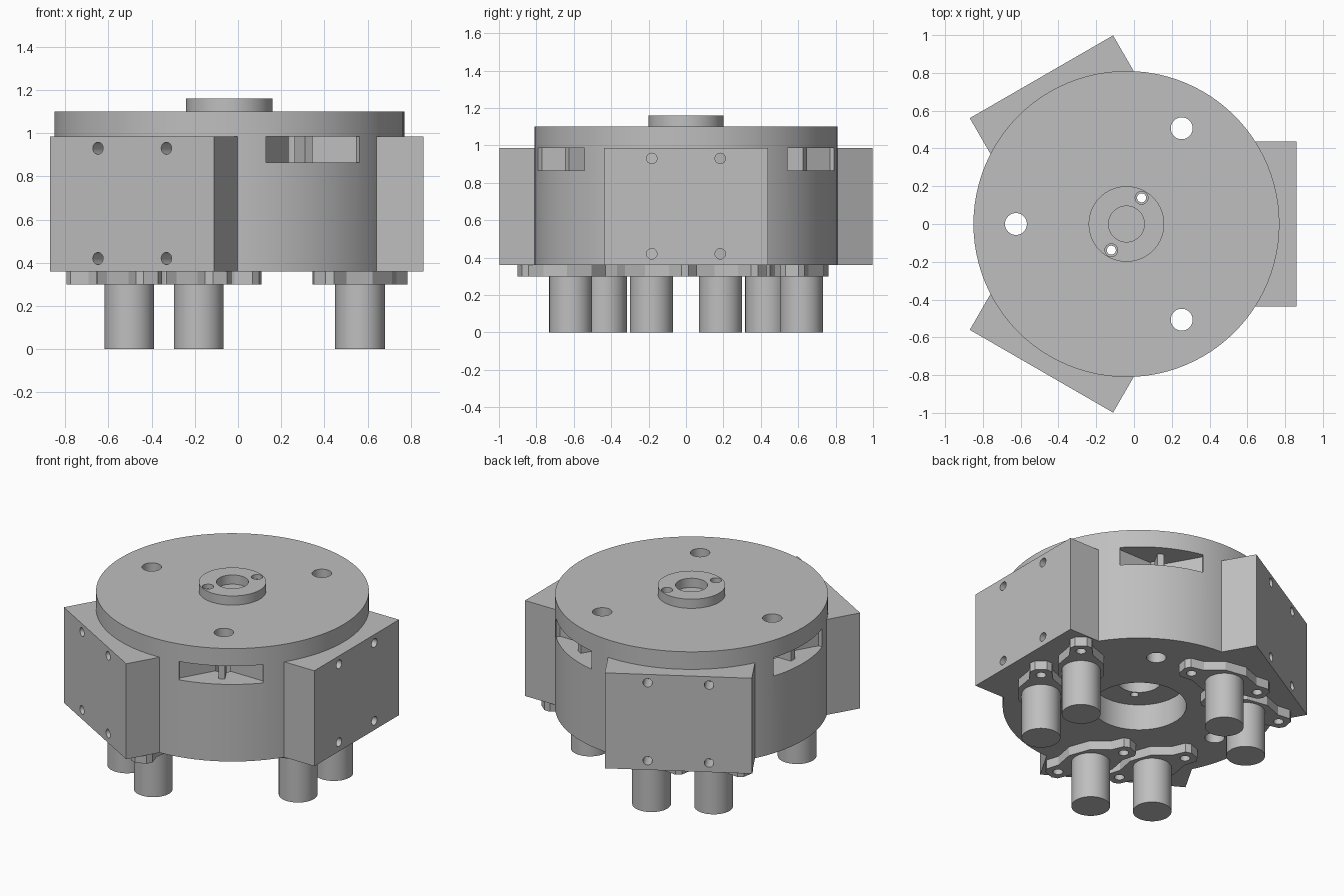
import bpy, bmesh, math
from mathutils import Matrix, Vector

if "Cube" in bpy.data.objects:
    bpy.data.objects.remove(bpy.data.objects["Cube"])

grey = bpy.data.materials.new("light_grey_metal")
grey.use_nodes = True
colour = (0.52, 0.52, 0.52, 1)
grey.diffuse_color = colour
grey.node_tree.nodes["Principled BSDF"].inputs["Base Color"].default_value = colour

AXIS = Matrix.Translation((-0.04, 0, 0))   # hub axis of the whole assembly
BOTTOM, TOP, LID_TOP = 0.36, 0.985, 1.10
RADIUS = 0.81
parts = []


def spin(degrees):
    return AXIS @ Matrix.Rotation(math.radians(degrees), 4, "Z")


def make(name, bm, matrix):
    bmesh.ops.transform(bm, matrix=matrix, verts=bm.verts)
    bmesh.ops.recalc_face_normals(bm, faces=bm.faces)
    mesh = bpy.data.meshes.new(name)
    bm.to_mesh(mesh)
    bm.free()
    mesh.materials.append(grey)
    obj = bpy.data.objects.new(name, mesh)
    bpy.context.collection.objects.link(obj)
    return obj


def prism(name, points, z0, z1, matrix):
    bm = bmesh.new()
    face = bm.faces.new([bm.verts.new((x, y, z0)) for x, y in points])
    grown = bmesh.ops.extrude_face_region(bm, geom=[face])["geom"]
    verts = [g for g in grown if isinstance(g, bmesh.types.BMVert)]
    bmesh.ops.translate(bm, verts=verts, vec=(0, 0, z1 - z0))
    return make(name, bm, matrix)


def disc(name, radius, z0, z1, matrix=AXIS, x=0, y=0, sides=96):
    ring = [math.tau * i / sides for i in range(sides)]
    points = [(x + radius * math.cos(a), y + radius * math.sin(a)) for a in ring]
    return prism(name, points, z0, z1, matrix)


def cut(obj, cutters):
    for cutter in cutters:
        mod = obj.modifiers.new("cut", "BOOLEAN")
        mod.operation, mod.solver, mod.object = "DIFFERENCE", "EXACT", cutter
    graph = bpy.context.evaluated_depsgraph_get()
    mesh = bpy.data.meshes.new_from_object(obj.evaluated_get(graph))
    obj.modifiers.clear()
    obj.data = mesh
    for cutter in cutters:
        bpy.data.objects.remove(cutter)


def bolt_holes():
    return [disc("hole_cutter", 0.058, 0.2, 1.3, spin(a), x=0.585, sides=32)
            for a in (60, 180, 300)]


def pin_holes(radius, z0, z1):
    return [disc("pin_cutter", radius, z0, z1, spin(a), x=0.16, sides=24)
            for a in (60, 240)]


# Round body with centre bore, bolt holes and three finned side pockets
body = disc("body", RADIUS, BOTTOM, TOP)
pocket = [(0.744, 0.25), (0.61, 0.02), (0.734, 0.02), (0.734, -0.02),
          (0.61, -0.02), (0.744, -0.25), (0.95, -0.25), (0.95, 0.25)]
cutters = bolt_holes() + pin_holes(0.024, 0.2, 1.3)
cutters += [prism("pocket_cutter", pocket, 0.865, 1.05, spin(a)) for a in (60, 180, 300)]
cutters += [disc("bore_cutter", 0.28, 0.2, 0.53), disc("inner_bore_cutter", 0.13, 0.4, 0.9)]
cut(body, cutters)
parts.append(body)

# Lid
lid = disc("lid", RADIUS, TOP, LID_TOP)
cut(lid, bolt_holes() + pin_holes(0.024, 0.9, 1.3))
parts.append(lid)

# Raised hub ring with two countersunk pin holes
hub = disc("hub_ring", 0.20, LID_TOP, 1.16)
cut(hub, [disc("hub_cutter", 0.095, 1.0, 1.3, sides=48)]
    + pin_holes(0.024, 1.0, 1.3) + pin_holes(0.034, 1.13, 1.3))
parts.append(hub)

# Outline of a motor flange: one quarter, mirrored twice
quarter = [(0.29, 0.035), (0.265, 0.065), (0.18, 0.07), (0.07, 0.135)]
half = quarter + [(-x, y) for x, y in reversed(quarter)]
flange_outline = half + [(-x, -y) for x, y in half]

# Three side blocks, each with screw holes and a pair of flanged motors
for label, angle in (("left", 0), ("back", 120), ("front", 240)):
    turn = spin(angle)
    block = prism(label + "_block", [(0.6, -0.438), (0.9, -0.438), (0.9, 0.438), (0.6, 0.438)],
                  BOTTOM, TOP, turn)
    screws = []
    for side in (-0.183, 0.183):
        for height in (0.42, 0.93):
            place = (turn @ Matrix.Translation((0.78, side, height))
                     @ Matrix.Rotation(math.pi / 2, 4, "Y"))
            screws.append(disc("screw_cutter", 0.028, 0, 0.2, place, sides=24))
    cut(block, screws)
    parts.append(block)

    for number, side in enumerate((-0.185, 0.185), 1):
        place = (turn @ Matrix.Translation((0.605, side, 0))
                 @ Matrix.Rotation(math.radians(50), 4, "Z"))
        flange = prism(f"{label}_flange_{number}", flange_outline, 0.30, BOTTOM, place)
        cut(flange, [disc("ear_cutter", 0.03, 0.2, 0.5, place, x=x, sides=24)
                     for x in (-0.225, 0.225)])
        motor = disc(f"{label}_motor_{number}", 0.115, 0, 0.33, place, sides=48)
        parts += [flange, motor]

# Smooth round walls, keep edges sharp
bpy.ops.object.select_all(action="DESELECT")
for part in parts:
    part.select_set(True)
bpy.context.view_layer.objects.active = body
bpy.ops.object.shade_smooth_by_angle(angle=math.radians(25))
